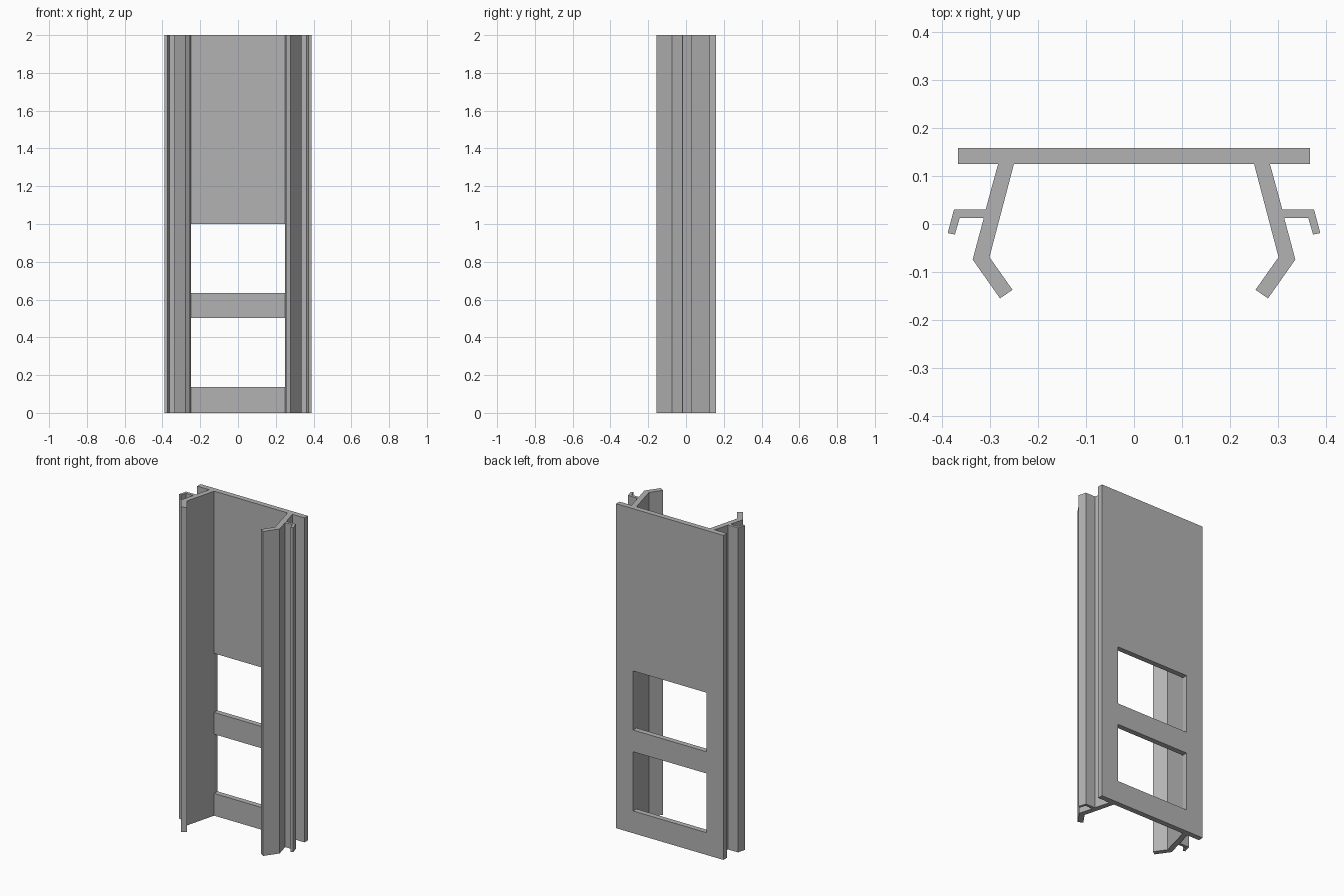
import bpy
import bmesh

cube = bpy.data.objects.get("Cube")
if cube:
    bpy.data.objects.remove(cube, do_unlink=True)

HEIGHT = 2.0
BACK, FRONT = 0.158, 0.125   # panel faces in y

grey = bpy.data.materials.new("plain grey")
grey.use_nodes = True
colour = (0.45, 0.45, 0.45, 1)
grey.diffuse_color = colour
grey.node_tree.nodes["Principled BSDF"].inputs["Base Color"].default_value = colour


def extrude_object(name, bm, offset):
    """Turn flat faces into a solid and link it to the scene."""
    result = bmesh.ops.extrude_face_region(bm, geom=bm.faces[:], use_keep_orig=True)
    moved = [g for g in result["geom"] if isinstance(g, bmesh.types.BMVert)]
    bmesh.ops.translate(bm, verts=moved, vec=offset)
    bmesh.ops.recalc_face_normals(bm, faces=bm.faces)
    mesh = bpy.data.meshes.new(name)
    bm.to_mesh(mesh)
    bm.free()
    mesh.materials.append(grey)
    obj = bpy.data.objects.new(name, mesh)
    bpy.context.collection.objects.link(obj)
    return obj


# Back panel: a cell grid with two window cells left open
xs = (-0.366, -0.25, 0.25, 0.366)
zs = (0, 0.137, 0.502, 0.636, 1.0, HEIGHT)
windows = {(1, 1), (1, 3)}
bm = bmesh.new()
grid = [[bm.verts.new((x, BACK, z)) for z in zs] for x in xs]
for i in range(len(xs) - 1):
    for j in range(len(zs) - 1):
        if (i, j) not in windows:
            bm.faces.new((grid[i][j], grid[i + 1][j],
                          grid[i + 1][j + 1], grid[i][j + 1]))
extrude_object("back_panel", bm, (0, FRONT - BACK, 0))

# Side rail: bent wall with a hooked outer flange, mirrored to both sides
rail_profile = [
    (0.25, FRONT), (0.283, FRONT), (0.309, 0.03),
    (0.375, 0.03), (0.388, -0.019), (0.373, -0.022), (0.363, 0.012), (0.313, 0.012),
    (0.336, -0.074), (0.279, -0.155), (0.253, -0.137), (0.301, -0.069),
]
bm = bmesh.new()
bm.faces.new([bm.verts.new((x, y, 0)) for x, y in rail_profile])
rails = extrude_object("side_rails", bm, (0, 0, HEIGHT))
mirror = rails.modifiers.new("mirror", 'MIRROR')
mirror.use_axis[0] = True
mirror.use_mirror_merge = False
